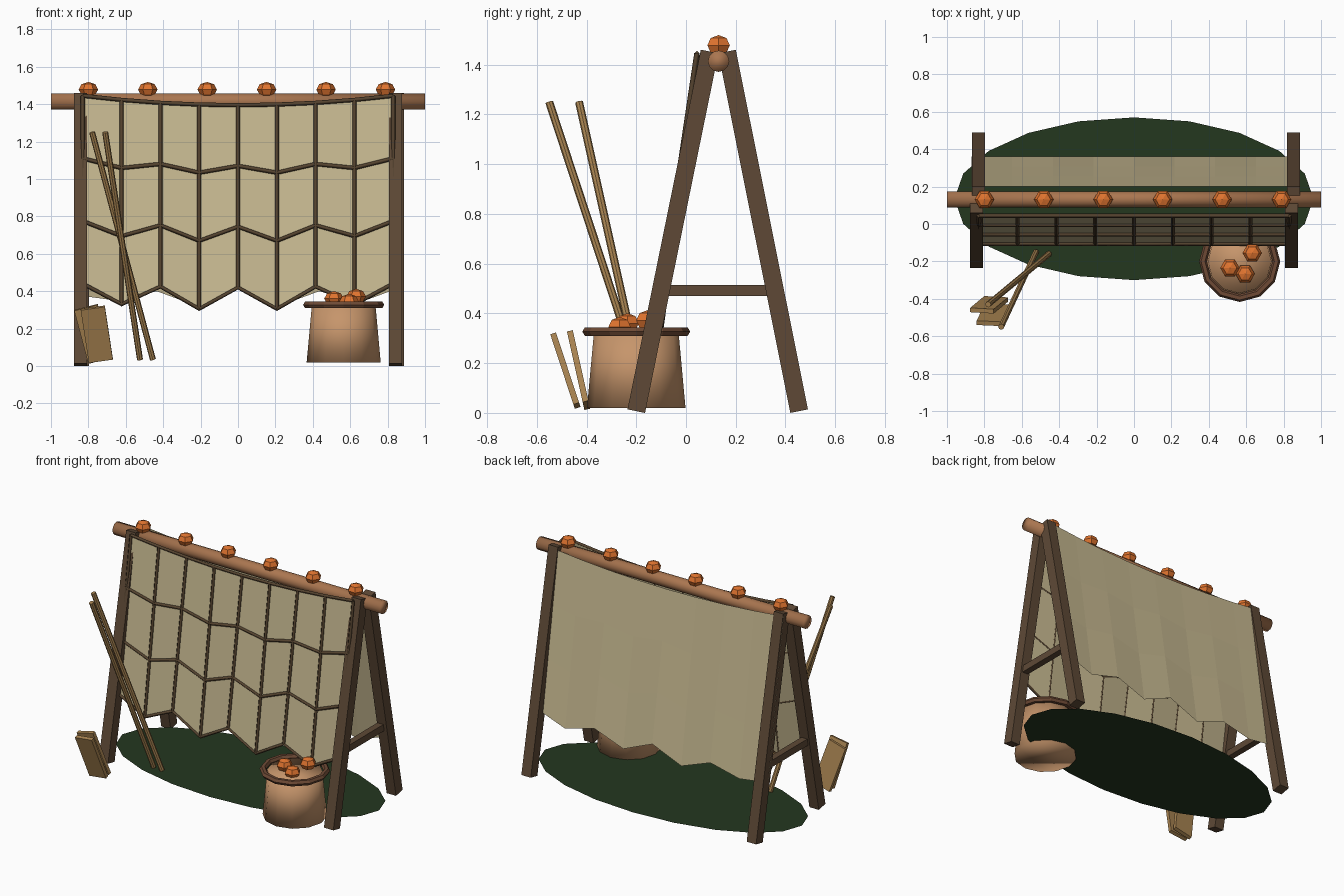
import bpy, bmesh, math
from mathutils import Vector, Matrix

if "Cube" in bpy.data.objects:
    bpy.data.objects.remove(bpy.data.objects["Cube"])


def mat(name, hexcol):
    lin = lambda c: c / 12.92 if c <= 0.04045 else ((c + 0.055) / 1.055) ** 2.4
    m = bpy.data.materials.new(name)
    m.diffuse_color = [lin(int(hexcol[i:i + 2], 16) / 255) for i in (0, 2, 4)] + [1]
    m.use_nodes = True
    m.node_tree.nodes["Principled BSDF"].inputs["Base Color"].default_value = m.diffuse_color
    return m


WOOD = mat("dark_wood", "5E4936")
BEAM = mat("beam_wood", "AA7650")
CLAY = mat("basket_tan", "C6956B")
RIM = mat("rim_brown", "6E4A35")
CLOTH = mat("canvas", "C6B890")
ROPE = mat("rope", "55432F")
POLE = mat("pole_wood", "AA8552")
FRUIT = mat("orange", "E0742F")
GREEN = mat("mat_green", "24371F")


def obj(name, bm, m, smooth=False):
    me = bpy.data.meshes.new(name)
    bm.to_mesh(me)
    bm.free()
    me.materials.append(m)
    for p in me.polygons:
        p.use_smooth = smooth
    o = bpy.data.objects.new(name, me)
    bpy.context.collection.objects.link(o)
    return o


def frame(a, b):
    """Matrix at the middle of a-b, local z along it, local x near world x."""
    a, b = Vector(a), Vector(b)
    z = (b - a).normalized()
    ref = Vector((1, 0, 0)) if abs(z.x) < 0.9 else Vector((0, 1, 0))
    x = (ref - z * ref.dot(z)).normalized()
    rot = Matrix((x, z.cross(x), z)).transposed().to_4x4()
    return Matrix.Translation((a + b) / 2) @ rot, (b - a).length


def bar(name, a, b, w, d, m):
    mx, length = frame(a, b)
    bm = bmesh.new()
    bmesh.ops.create_cube(bm, size=1, matrix=mx @ Matrix.Diagonal((w, d, length, 1)))
    return obj(name, bm, m)


def cone(name, a, b, r1, r2, n, m, smooth=False):
    mx, length = frame(a, b)
    bm = bmesh.new()
    bmesh.ops.create_cone(bm, cap_ends=True, segments=n, radius1=r1, radius2=r2,
                          depth=length, matrix=mx)
    return obj(name, bm, m, smooth)


def fruit(name, p):
    bm = bmesh.new()
    bmesh.ops.create_uvsphere(bm, u_segments=6, v_segments=4, radius=1,
                              matrix=Matrix.Translation(p) @ Matrix.Diagonal((.052, .052, .041, 1))
                              @ Matrix.Rotation(math.pi / 2, 4, 'Z'))
    obj(name, bm, FRUIT)


def disc(name, rx, ry, z, n):
    bm = bmesh.new()
    bmesh.ops.create_circle(bm, cap_ends=True, segments=n, radius=1,
                            matrix=Matrix.Translation((0, .135, z)) @ Matrix.Diagonal((rx, ry, 1, 1)))
    obj(name, bm, GREEN)


def cloth_points(half, y_top, y_bot, bottoms, rows=3):
    """Rows of points: sagging top edge, zigzag bottom edge."""
    n = len(bottoms) - 1
    pts = []
    for r in range(rows + 1):
        v = r / rows
        row = []
        for i, zb in enumerate(bottoms):
            u = 2 * i / n - 1
            zt = 1.445 - 0.05 * (1 - u * u)
            row.append(Vector((u * half, y_top + (y_bot - y_top) * v, zt + (zb - zt) * v)))
        pts.append(row)
    return pts


def cloth(name, pts, flip):
    bm = bmesh.new()
    vs = [[bm.verts.new(p) for p in row] for row in pts]
    for a, b in zip(vs, vs[1:]):
        for i in range(len(a) - 1):
            q = [a[i], b[i], b[i + 1], a[i + 1]]
            bm.faces.new(q[::-1] if flip else q)
    obj(name, bm, CLOTH)


# A-frame ends: front legs, back legs and cross bars
for side, s in (("left", -1), ("right", 1)):
    xf, xb = s * .842, s * .842 + .01
    bar(side + "_front_leg", (xf, -.2, .007), (xf, .095, 1.453), .07, .072, WOOD)
    bar(side + "_back_leg", (xb, .455, .007), (xb, .165, 1.453), .07, .072, WOOD)
    bar(side + "_cross_bar", (s * .842, -.09, .492), (s * .842, .345, .492), .045, .046, WOOD)

# Ridge beam with a row of fruit
cone("ridge_beam", (-1, .131, 1.414), (1, .131, 1.414), .043, .043, 12, BEAM, True)
for i in range(6):
    fruit("beam_fruit", (-.8 + i * .3177, .131, 1.478))

# Canvas panels
front = cloth_points(.83, .05, -.1, [.44, .33, .425, .305, .42, .305, .425, .33, .44])
back = cloth_points(.868, .2, .36, [.38, .35, .4, .32, .41, .32, .4, .34, .42])
cloth("front_canvas", front, False)
cloth("back_canvas", back, True)

# Rope net on the front canvas
cu = bpy.data.curves.new("rope_net", 'CURVE')
cu.dimensions = '3D'
cu.bevel_depth = .011
cu.bevel_resolution = 0
cu.use_fill_caps = True
for line in front + [list(c) for c in zip(*front)]:
    sp = cu.splines.new('POLY')
    sp.points.add(len(line) - 1)
    for p, q in zip(sp.points, line):
        p.co = (q.x, q.y - .006, q.z, 1)
cu.materials.append(ROPE)
bpy.context.collection.objects.link(bpy.data.objects.new("rope_net", cu))

# Ground mat with a slightly raised centre
disc("ground_mat", .96, .435, .03, 20)
disc("mat_centre", .6, .26, .033, 20)

# Basket, rim and contents
bx, by = .565, -.2
cone("basket", (bx, by, .02), (bx, by, .325), .198, .17, 12, CLAY, True)
bm = bmesh.new()
N, M = 12, 6
ring = []
for i in range(N):
    a = 2 * math.pi * i / N
    ring.append([bm.verts.new((bx + (.196 + .021 * math.cos(t)) * math.cos(a),
                               by + (.196 + .021 * math.cos(t)) * math.sin(a),
                               .327 + .02 * math.sin(t)))
                 for t in (2 * math.pi * j / M for j in range(M))])
for i in range(N):
    p, q = ring[i], ring[(i + 1) % N]
    for j in range(M):
        k = (j + 1) % M
        bm.faces.new((p[j], q[j], q[k], p[k]))
obj("basket_rim", bm, RIM)
for p in ((.513, -.235, .36), (.594, -.267, .345), (.632, -.155, .372)):
    fruit("basket_fruit", p)

# Two leaning paddles: shafts and flat blades
for top, low, mid in (((-.71, -.55, 1.25), (-.524, -.15, .035), (-.755, -.485, .17)),
                      ((-.78, -.43, 1.25), (-.455, -.16, .035), (-.775, -.432, .172))):
    cone("paddle_shaft", low, top, .016, .016, 8, POLE)
    h = (Vector(top) - Vector(low)).normalized() * .15
    bar("paddle_blade", Vector(mid) - h, Vector(mid) + h, .13, .024, POLE)
